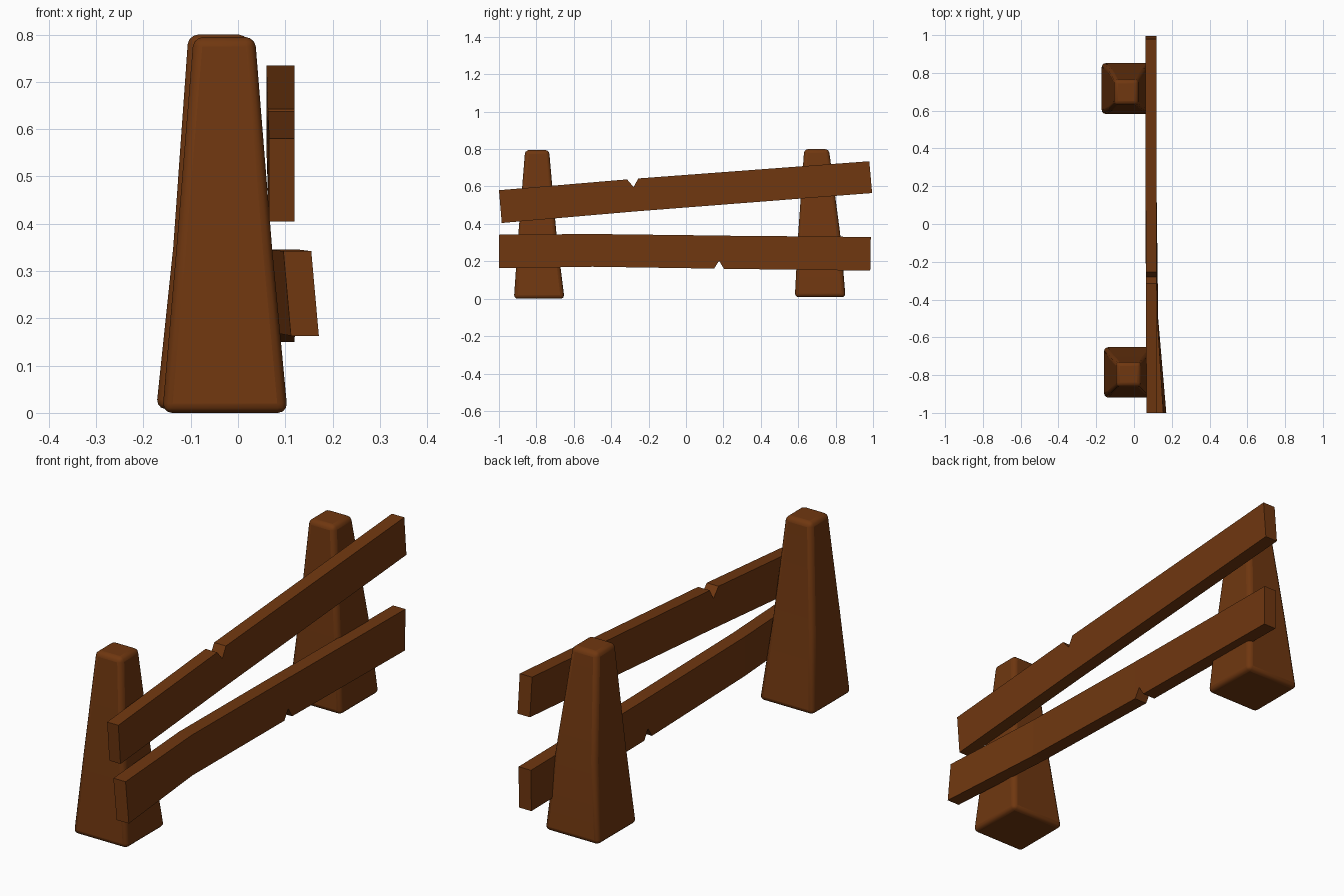
import bpy, bmesh, math

if "Cube" in bpy.data.objects:
    bpy.data.objects.remove(bpy.data.objects["Cube"])

wood = bpy.data.materials.new("brown wood")
wood.diffuse_color = (0.16, 0.038, 0.005, 1)
wood.use_nodes = True
wood.node_tree.nodes["Principled BSDF"].inputs["Base Color"].default_value = wood.diffuse_color


def skin(name, rings):
    """Join four-cornered rings into a closed solid."""
    bm = bmesh.new()
    loops = [[bm.verts.new(p) for p in r] for r in rings]
    for a, b in zip(loops, loops[1:]):
        for i in range(4):
            j = (i + 1) % 4
            bm.faces.new((a[i], a[j], b[j], b[i]))
    bm.faces.new(loops[0][::-1])
    bm.faces.new(loops[-1])
    bmesh.ops.recalc_face_normals(bm, faces=bm.faces)
    me = bpy.data.meshes.new(name)
    bm.to_mesh(me)
    bm.free()
    me.materials.append(wood)
    ob = bpy.data.objects.new(name, me)
    bpy.context.collection.objects.link(ob)
    return ob


def post(name, sections):
    """Tapered post from sections (z, x0, x1, y0, y1), with rounded edges."""
    ob = skin(name, [[(x0, y0, z), (x1, y0, z), (x1, y1, z), (x0, y1, z)]
                     for z, x0, x1, y0, y1 in sections])
    bev = ob.modifiers.new("round", 'BEVEL')
    bev.width = 0.02
    bev.segments = 3
    bev.limit_method = 'ANGLE'
    bev.angle_limit = math.radians(40)
    bpy.context.view_layer.objects.active = ob
    ob.select_set(True)
    bpy.ops.object.shade_smooth_by_angle(angle=math.radians(40))
    ob.select_set(False)


def rail(name, stations):
    """Plank from stations (y top, z top, y bottom, z bottom, inner x, outer x, tilt)."""
    skin(name, [[(xi, yt, zt), (xo, yt, zt), (xo + t, yb, zb), (xi + t, yb, zb)]
                for yt, zt, yb, zb, xi, xo, t in stations])


# Posts
post("front_post", [(0.0, -0.160, 0.105, -0.92, -0.65),
                    (0.35, -0.130, 0.072, -0.896, -0.693),
                    (0.795, -0.094, 0.036, -0.86, -0.732)])
post("back_post", [(0.008, -0.173, 0.092, 0.582, 0.853),
                   (0.35, -0.137, 0.064, 0.600, 0.824),
                   (0.80, -0.105, 0.022, 0.632, 0.764)])

# Upper rail, with a notch in its top edge
rail("upper_rail", [(-1.0, 0.58, -0.985, 0.405, 0.066, 0.12, 0),
                    (-0.315, 0.638, -0.315, 0.463, 0.063, 0.12, 0),
                    (-0.28, 0.597, -0.28, 0.466, 0.063, 0.12, 0),
                    (-0.255, 0.643, -0.255, 0.468, 0.063, 0.12, 0),
                    (0.98, 0.735, 0.995, 0.565, 0.06, 0.12, 0)])

# Lower rail, bent outwards at the front, with a notch in its bottom edge
rail("lower_rail", [(-1.0, 0.342, -1.0, 0.163, 0.096, 0.155, 0.016),
                    (-0.5, 0.346, -0.5, 0.171, 0.064, 0.124, 0.004),
                    (0.15, 0.338, 0.15, 0.161, 0.06, 0.12, 0),
                    (0.177, 0.338, 0.177, 0.203, 0.06, 0.12, 0),
                    (0.203, 0.337, 0.203, 0.160, 0.06, 0.12, 0),
                    (0.988, 0.33, 0.985, 0.15, 0.06, 0.12, 0)])
